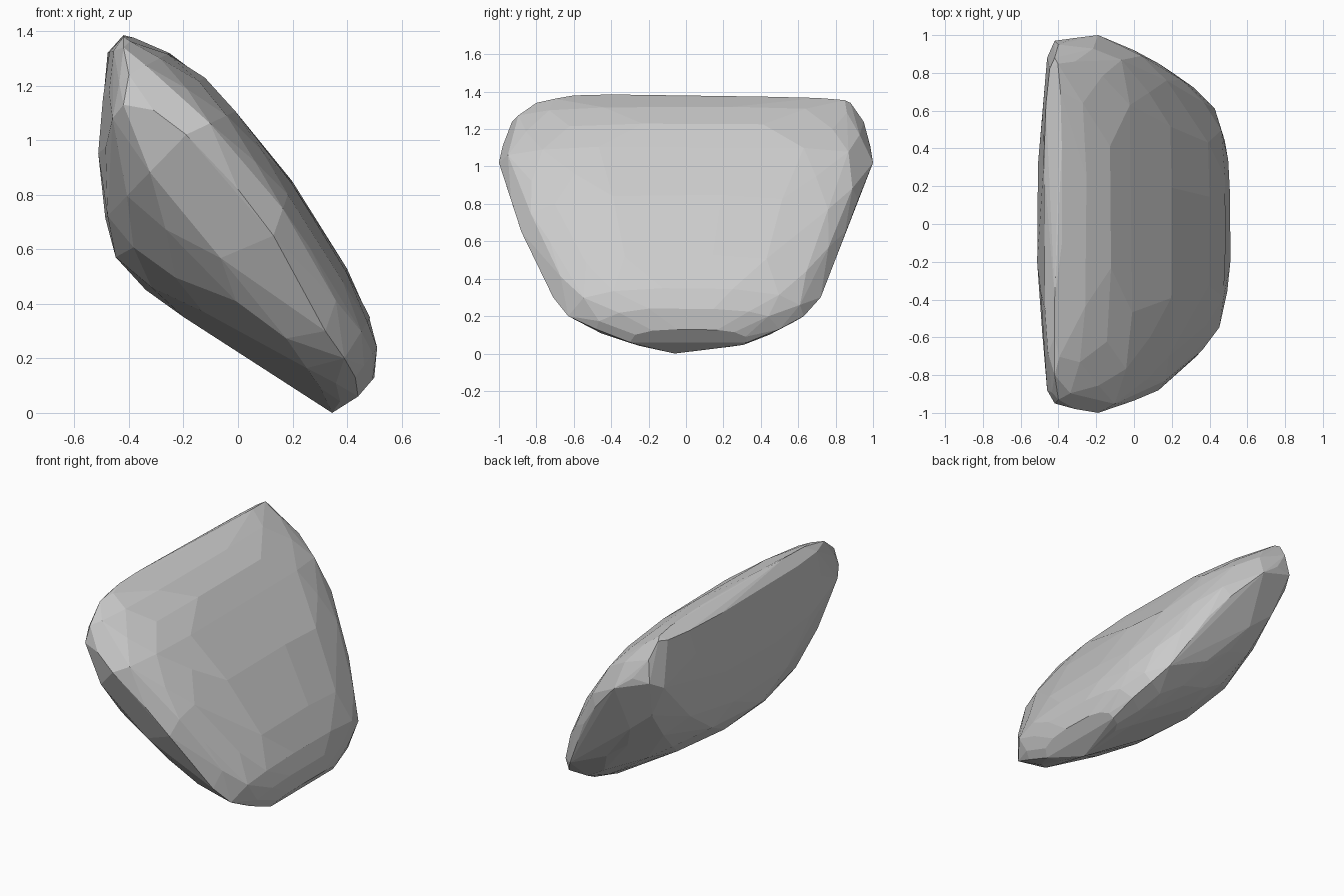
import bpy, bmesh, math, random
from mathutils import Vector

if "Cube" in bpy.data.objects:
    bpy.data.objects.remove(bpy.data.objects["Cube"])

random.seed(4)

# Stations down the slab: upper face (x,z), lower face (x,z), rim (x,z), rim y min, y max
stations = [
    ((-.38, 1.375), (-.48, 1.32), (-.42, 1.34), -.80, .88),
    ((-.25, 1.32), (-.50, 1.15), (-.40, 1.24), -.93, .95),
    ((-.12, 1.23), (-.515, .95), (-.31, 1.11), -.98, .985),
    ((.00, 1.11), (-.49, .71), (-.19, 1.02), -1.0, 1.0),
    ((.10, .98), (-.45, .57), (.00, .82), -.935, .92),
    ((.20, .85), (-.34, .45), (.13, .65), -.88, .85),
    ((.30, .69), (-.20, .35), (.22, .48), -.80, .79),
    ((.40, .53), (.00, .24), (.32, .30), -.71, .72),
    ((.485, .35), (.16, .14), (.39, .20), -.63, .63),
    ((.51, .24), (.25, .075), (.43, .13), -.48, .50),
    ((.50, .13), (.33, .03), (.44, .06), -.30, .33),
]


def section(upper, lower, rim, y0, y1, shift):
    """Rounded cross-section, flatter on top, bulging underneath."""
    pts = []
    cy, hy = (y0 + y1) / 2, (y1 - y0) / 2
    for face, power, n in ((upper, 2 / 2.7, 7), (lower, 2 / 2.3, 7)):
        for k in range(n + 1):
            a = math.pi * k / n
            if 0 < k < n:
                a += shift + random.uniform(-.06, .06)
            c, s = math.cos(a), max(0, math.sin(a))
            y = cy + hy * math.copysign(abs(c) ** power, c)
            t = s ** power
            pts.append(Vector((rim[0] + (face[0] - rim[0]) * t, y,
                               rim[1] + (face[1] - rim[1]) * t)))
    return pts


# Rock: faceted skin stretched over the sections
bm = bmesh.new()
for i, st in enumerate(stations):
    for p in section(*st, .1 if i % 2 else -.1):
        bm.verts.new(p)

# Extreme corners and tips
for p in ((-.42, -.40, 1.385), (-.42, -.60, 1.38), (-.40, .37, 1.365),
          (-.42, -.95, 1.13), (-.42, .97, 1.10), (-.46, -.88, 1.08),
          (-.46, .88, 1.05), (.345, -.06, .0), (.51, -.2, .24)):
    bm.verts.new(p)

hull = bmesh.ops.convex_hull(bm, input=bm.verts[:])
loose = [v for v in bm.verts if not v.link_faces]
bmesh.ops.delete(bm, geom=loose, context='VERTS')
bmesh.ops.remove_doubles(bm, verts=bm.verts[:], dist=.02)
bmesh.ops.dissolve_limit(bm, angle_limit=math.radians(4),
                         verts=bm.verts[:], edges=bm.edges[:])
bmesh.ops.recalc_face_normals(bm, faces=bm.faces[:])

mesh = bpy.data.meshes.new("rock")
bm.to_mesh(mesh)
bm.free()
rock = bpy.data.objects.new("rock", mesh)
bpy.context.collection.objects.link(rock)
